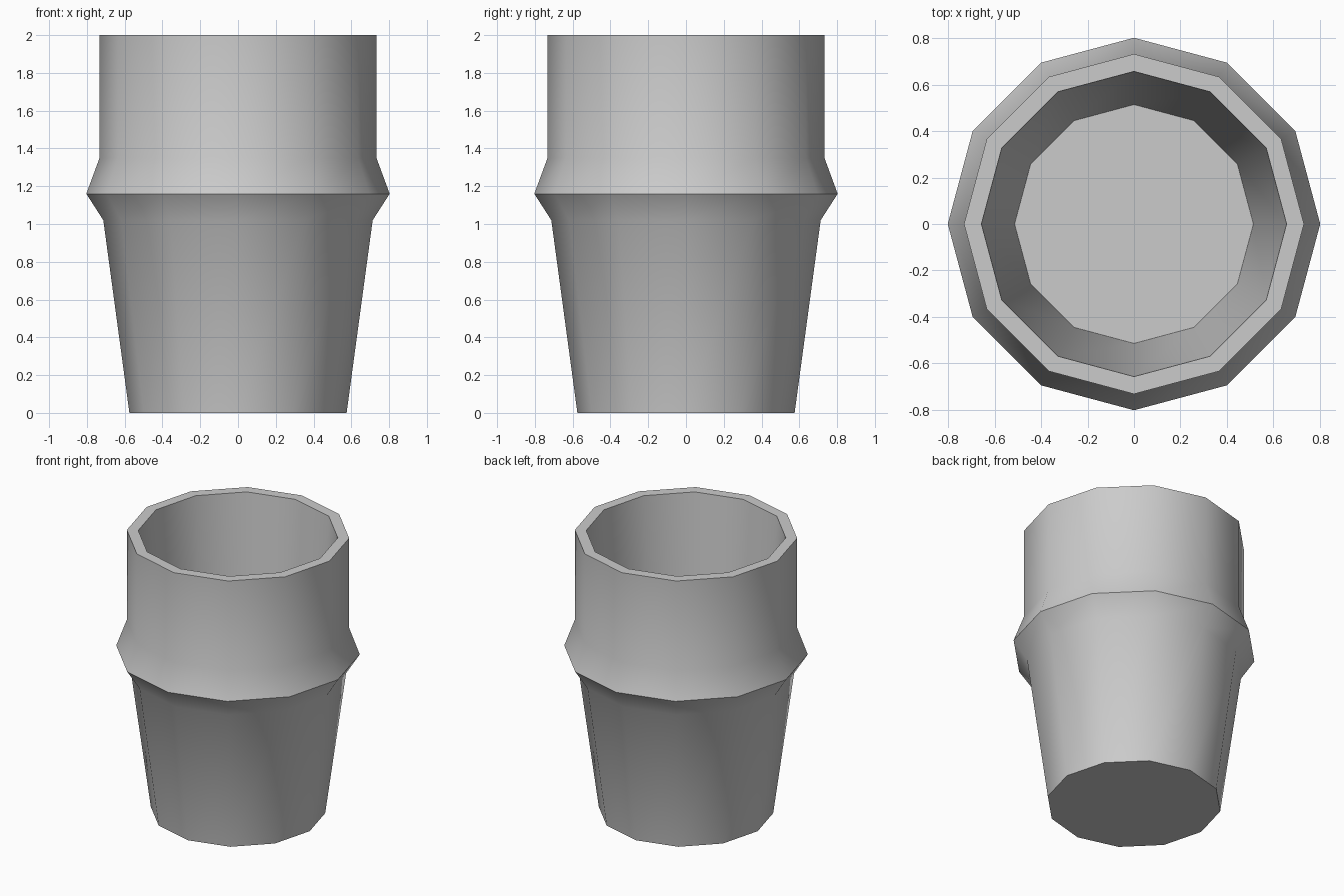
import bpy, bmesh, math

cube = bpy.data.objects.get("Cube")
if cube:
    bpy.data.objects.remove(cube, do_unlink=True)

SIDES = 12

# Plain grey material
grey = bpy.data.materials.new("plain_grey")
grey.use_nodes = True
colour = (0.6, 0.6, 0.6, 1)
grey.diffuse_color = colour
grey.node_tree.nodes["Principled BSDF"].inputs["Base Color"].default_value = colour

# Cup profile (radius, height): outer wall upward, over the rim, down to the floor
profile = [(0.575, 0), (0.713, 1.02), (0.803, 1.16), (0.733, 1.35),
           (0.733, 2), (0.658, 2), (0.515, 0.08)]

bm = bmesh.new()
rings = []
for radius, height in profile:
    angles = [math.tau * i / SIDES for i in range(SIDES)]
    rings.append([bm.verts.new((radius * math.cos(a), radius * math.sin(a), height))
                  for a in angles])

# Walls between neighbouring rings
for low, high in zip(rings, rings[1:]):
    for i in range(SIDES):
        j = (i + 1) % SIDES
        bm.faces.new((low[i], low[j], high[j], high[i]))

# Underside and inner floor
bm.faces.new(rings[0][::-1])
bm.faces.new(rings[-1])
bmesh.ops.recalc_face_normals(bm, faces=bm.faces)

mesh = bpy.data.meshes.new("cup")
bm.to_mesh(mesh)
bm.free()
mesh.materials.append(grey)
cup = bpy.data.objects.new("cup", mesh)
bpy.context.collection.objects.link(cup)

# Smooth walls with sharp rim, ridge and base
bpy.ops.object.select_all(action='DESELECT')
cup.select_set(True)
bpy.context.view_layer.objects.active = cup
bpy.ops.object.shade_smooth_by_angle(angle=math.radians(31))
